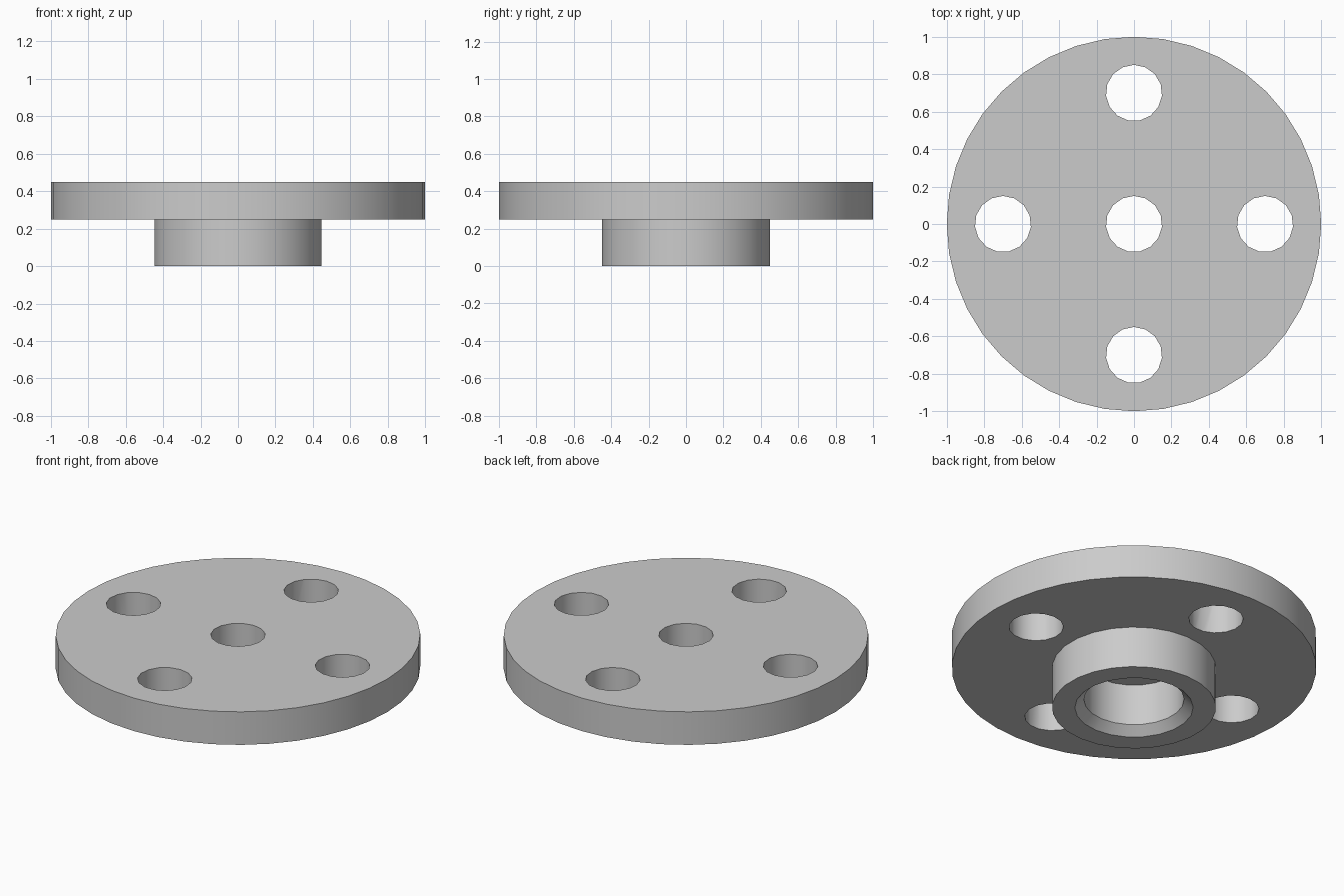
import bpy
import math

cube = bpy.data.objects.get("Cube")
if cube:
    bpy.data.objects.remove(cube, do_unlink=True)

steel = bpy.data.materials.new("light_grey_steel")
steel.use_nodes = True
GREY = (0.6, 0.6, 0.6, 1)
steel.diffuse_color = GREY
steel.node_tree.nodes["Principled BSDF"].inputs["Base Color"].default_value = GREY


def frustum(name, r_low, r_high, z_low, z_high, sides, x=0, y=0):
    """Upright cylinder or cone with one corner pointing to the back."""
    bpy.ops.mesh.primitive_cone_add(
        vertices=sides, radius1=r_low, radius2=r_high,
        depth=z_high - z_low, location=(x, y, (z_low + z_high) / 2))
    obj = bpy.context.object
    obj.name = name
    obj.data.materials.append(steel)
    return obj


def combine(target, tool, operation):
    """Apply a boolean and remove the tool shape."""
    mod = target.modifiers.new(operation.lower(), 'BOOLEAN')
    mod.operation = operation
    mod.solver = 'EXACT'
    mod.object = tool
    bpy.context.view_layer.objects.active = target
    bpy.ops.object.modifier_apply(modifier=mod.name)
    bpy.data.objects.remove(tool, do_unlink=True)


# Disc with the hub below it; the hub overlaps the disc for a clean union
flange = frustum("hub_flange", 1, 1, 0.25, 0.45, 40)
combine(flange, frustum("hub", 0.45, 0.45, 0, 0.35, 26), 'UNION')

# Wide socket in the hub, with a bevelled mouth
combine(flange, frustum("socket", 0.275, 0.275, -0.1, 0.3, 22), 'DIFFERENCE')
combine(flange, frustum("socket_mouth", 0.335, 0.275, -0.01, 0.05, 22), 'DIFFERENCE')

# Centre bore and four bolt holes
combine(flange, frustum("centre_bore", 0.15, 0.15, 0.2, 0.6, 15), 'DIFFERENCE')
for i in range(4):
    a = i * math.pi / 2
    hole = frustum("bolt_hole", 0.15, 0.15, 0.1, 0.6, 15,
                   0.7 * math.cos(a), 0.7 * math.sin(a))
    combine(flange, hole, 'DIFFERENCE')

# Put the origin on the ground and smooth the round walls
bpy.ops.object.select_all(action='DESELECT')
flange.select_set(True)
bpy.context.view_layer.objects.active = flange
bpy.ops.object.transform_apply(location=True, rotation=True, scale=True)
bpy.ops.object.shade_smooth_by_angle(angle=math.radians(30))
